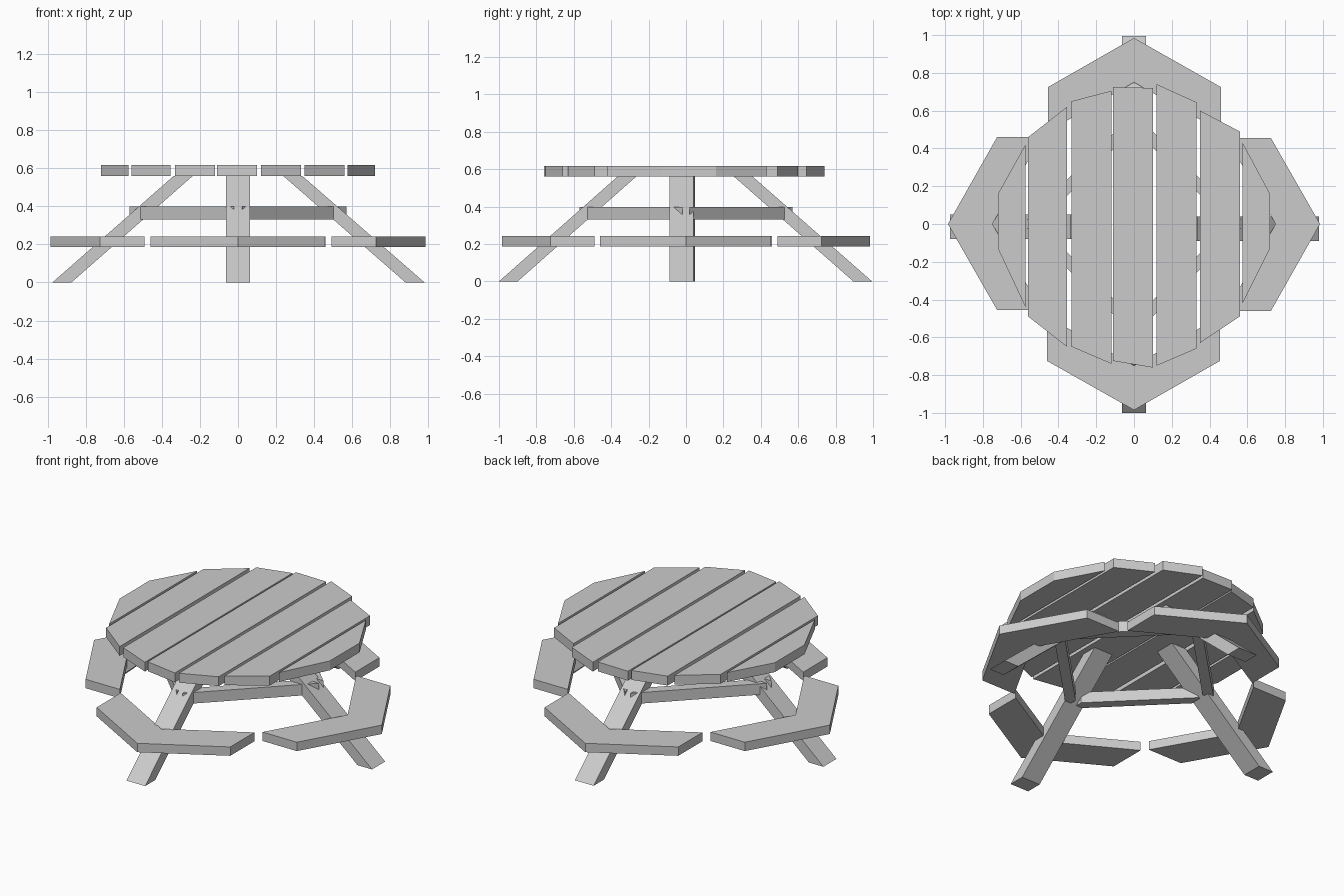
import bpy, bmesh, math
from mathutils import Matrix, Vector

if "Cube" in bpy.data.objects:
    bpy.data.objects.remove(bpy.data.objects["Cube"])


def prism(name, pts, offset, angle=0.0):
    """Extrude a planar outline along offset, then turn it about z."""
    bm = bmesh.new()
    face = bm.faces.new([bm.verts.new(p) for p in pts])
    ext = bmesh.ops.extrude_face_region(bm, geom=[face])
    verts = [g for g in ext["geom"] if isinstance(g, bmesh.types.BMVert)]
    bmesh.ops.translate(bm, verts=verts, vec=Vector(offset))
    bmesh.ops.transform(bm, matrix=Matrix.Rotation(angle, 4, 'Z'), verts=bm.verts)
    bmesh.ops.recalc_face_normals(bm, faces=bm.faces)
    mesh = bpy.data.meshes.new(name)
    bm.to_mesh(mesh)
    bm.free()
    ob = bpy.data.objects.new(name, mesh)
    bpy.context.collection.objects.link(ob)
    return ob


# Table top planks: left x, y low, y high, then right x, y low, y high
planks = [
    (-0.72, -0.13, 0.16, -0.575, -0.44, 0.42),
    (-0.56, -0.49, 0.46, -0.355, -0.65, 0.62),
    (-0.33, -0.65, 0.65, -0.12, -0.74, 0.705),
    (-0.11, -0.725, 0.725, 0.10, -0.76, 0.72),
    (0.12, -0.75, 0.74, 0.33, -0.66, 0.645),
    (0.35, -0.63, 0.60, 0.56, -0.49, 0.49),
    (0.575, -0.42, 0.43, 0.72, -0.13, 0.16),
]
for i, (xl, l0, l1, xr, r0, r1) in enumerate(planks):
    prism(f"top_plank_{i + 1}",
          [(xl, l0, 0.56), (xr, r0, 0.56), (xr, r1, 0.56), (xl, l1, 0.56)],
          (0, 0, 0.058))

# Four sides, each modelled towards +x and turned: inner/outer leg reach and side shift
sides = [("right", 0, 0.237, 0.88, -0.025), ("back", 90, 0.257, 0.895, 0.0),
         ("left", 180, 0.237, 0.875, 0.015), ("front", 270, 0.267, 0.90, 0.0)]
for name, deg, top, foot, shift in sides:
    a = math.radians(deg)
    # Chevron bench
    outline = [(0.985, 0), (0.725, 0.455), (0.49, 0.455),
               (0.75, 0), (0.49, -0.46), (0.725, -0.46)]
    prism(name + "_bench", [(x, y, 0.187) for x, y in outline], (0, 0, 0.055), a)
    # Slanted leg
    y = shift - 0.064
    prism(name + "_leg",
          [(foot, y, 0), (foot + 0.1, y, 0), (top + 0.1, y, 0.56), (top, y, 0.56)],
          (0, 0.128, 0), a)
    # Brace running diagonally to the next leg
    prism(name + "_brace",
          [(0.57, 0.02, 0.33), (0.02, 0.57, 0.33), (0.02, 0.485, 0.33), (0.485, 0.02, 0.33)],
          (0, 0, 0.068), a)
